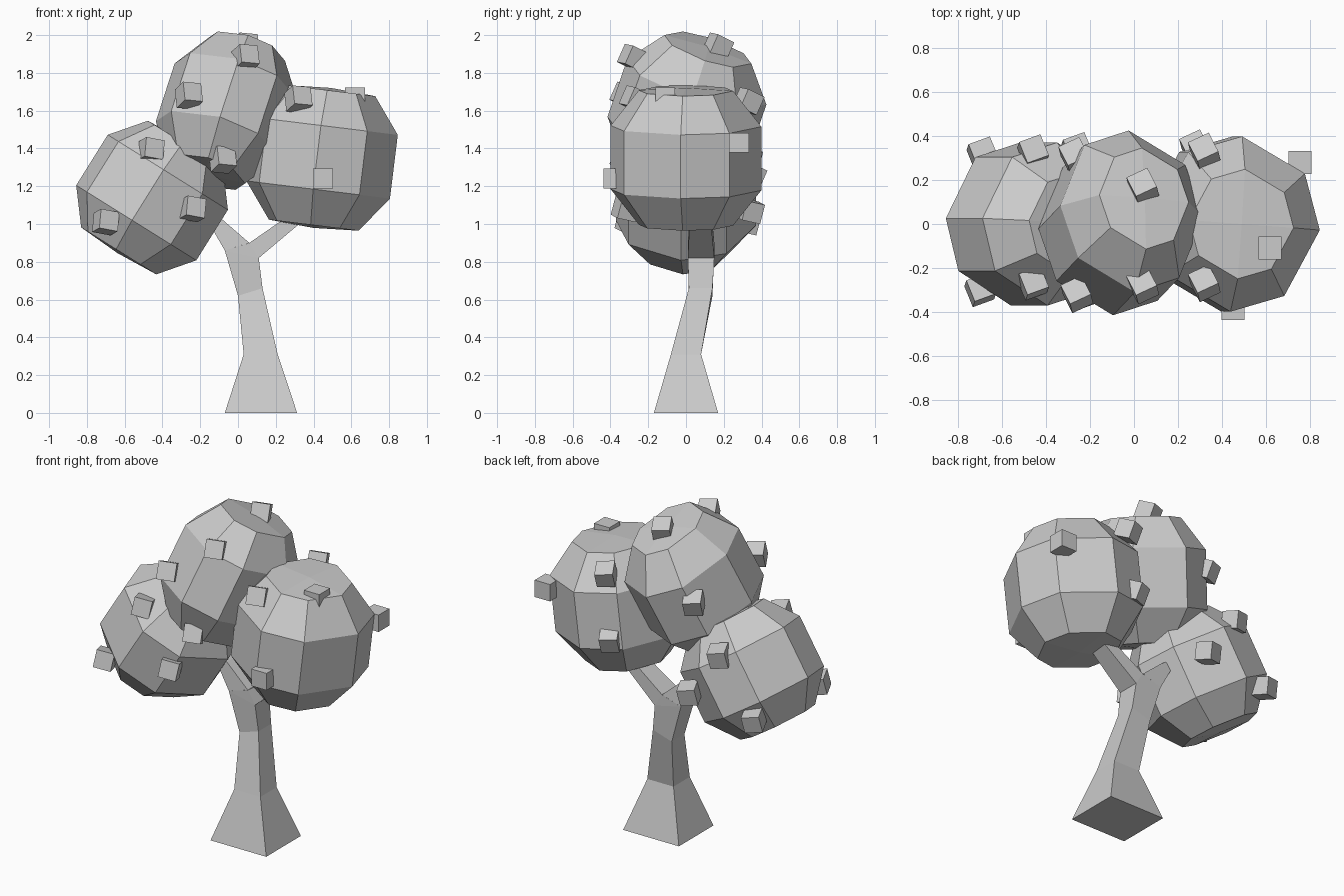
import bpy, bmesh
from math import radians, sin, cos
from mathutils import Matrix, Vector, Euler

if "Cube" in bpy.data.objects:
    bpy.data.objects.remove(bpy.data.objects["Cube"])


def finish(bm, name):
    bmesh.ops.recalc_face_normals(bm, faces=bm.faces[:])
    mesh = bpy.data.meshes.new(name)
    bm.to_mesh(mesh)
    bm.free()
    obj = bpy.data.objects.new(name, mesh)
    bpy.context.collection.objects.link(obj)
    return obj


def loft(name, sections):
    """Four-sided tube: each section is (x0, z0, x1, z1, y0, y1)."""
    bm = bmesh.new()
    rings = []
    for x0, z0, x1, z1, y0, y1 in sections:
        corners = [(x0, y0, z0), (x1, y0, z1), (x1, y1, z1), (x0, y1, z0)]
        rings.append([bm.verts.new(c) for c in corners])
    for a, b in zip(rings, rings[1:]):
        for i in range(4):
            j = (i + 1) % 4
            bm.faces.new((a[i], a[j], b[j], b[i]))
    bm.faces.new(rings[0])
    bm.faces.new(rings[-1])
    return finish(bm, name)


def crown(name, centre, rot, scale):
    """Faceted ball: eight columns, three rows, four quads on each cap."""
    bm = bmesh.new()
    angles = [radians(a + q) for q in (0, 90, 180, 270) for a in (-4, 35)]
    rings = [[bm.verts.new((r * cos(a), r * sin(a), z)) for a in angles]
             for r, z in ((0.25, -0.37), (0.40, -0.175), (0.40, 0.175), (0.25, 0.37))]
    for a, b in zip(rings, rings[1:]):
        for i in range(8):
            j = (i + 1) % 8
            bm.faces.new((a[i], a[j], b[j], b[i]))
    for ring, z in ((rings[0], -0.385), (rings[-1], 0.385)):
        tip = bm.verts.new((0, 0, z))
        for i in range(0, 8, 2):
            bm.faces.new((ring[i], ring[i + 1], ring[(i + 2) % 8], tip))
    size = Matrix.Diagonal((*scale, 1))
    bm.transform(Matrix.Translation(centre) @ rot @ size)
    return finish(bm, name)


def leaf_cubes(name, places, rot, size=0.105):
    for k, p in enumerate(places):
        bm = bmesh.new()
        bmesh.ops.create_cube(bm, size=size)
        bm.transform(Matrix.Translation(p) @ rot)
        finish(bm, f"{name}_{k + 1}")


def tilt(x, y, z=0):
    return Euler([radians(a) for a in (x, y, z)]).to_matrix().to_4x4()


# Trunk with flared foot, then the two branches of the fork
loft("trunk", [(-0.07, 0, 0.313, 0, -0.17, 0.17),
               (0.03, 0.31, 0.21, 0.31, -0.08, 0.08),
               (0.0, 0.62, 0.13, 0.66, 0.015, 0.14),
               (-0.07, 0.86, 0.11, 0.82, 0.01, 0.15)])
loft("left_branch", [(-0.07, 0.86, 0.06, 0.90, 0.01, 0.15),
                     (-0.22, 1.12, -0.09, 1.03, 0.02, 0.13)])
loft("right_branch", [(0.06, 0.90, 0.11, 0.82, 0.01, 0.15),
                      (0.32, 1.08, 0.36, 1.03, 0.02, 0.13)])
loft("fork", [(-0.07, 0.86, 0.11, 0.82, 0.01, 0.15),
              (0.055, 0.898, 0.065, 0.896, 0.01, 0.15)])

# Three foliage balls with the small cubes on each
crown("left_foliage", Vector((-0.455, 0, 1.14)), tilt(0, 32), (0.94, 0.93, 0.90))
crown("top_foliage", Vector((-0.06, 0.005, 1.6)), tilt(-18, 18), (0.85, 0.97, 0.97))
crown("right_foliage", Vector((0.445, 0, 1.35)), tilt(0, 7), (0.96, 1.0, 0.97))

leaf_cubes("left_leaf", [(-0.46, -0.27, 1.39), (-0.24, -0.32, 1.08), (-0.70, -0.30, 1.01),
                         (-0.46, 0.33, 1.35), (-0.26, 0.34, 1.07), (-0.69, 0.32, 1.01)],
           tilt(-12, 10, 20))
leaf_cubes("top_leaf", [(0.04, 0.17, 1.94), (0.04, -0.28, 1.88), (0.32, -0.27, 1.66),
                        (-0.26, -0.32, 1.68), (-0.08, -0.32, 1.34), (0.32, 0.33, 1.65),
                        (-0.27, 0.31, 1.62), (0.28, 0.345, 1.26)],
           tilt(-24, 5, 25))
leaf_cubes("right_leaf", [(0.45, -0.385, 1.24), (0.62, -0.11, 1.67), (0.755, 0.28, 1.43)],
           tilt(0, 0))
